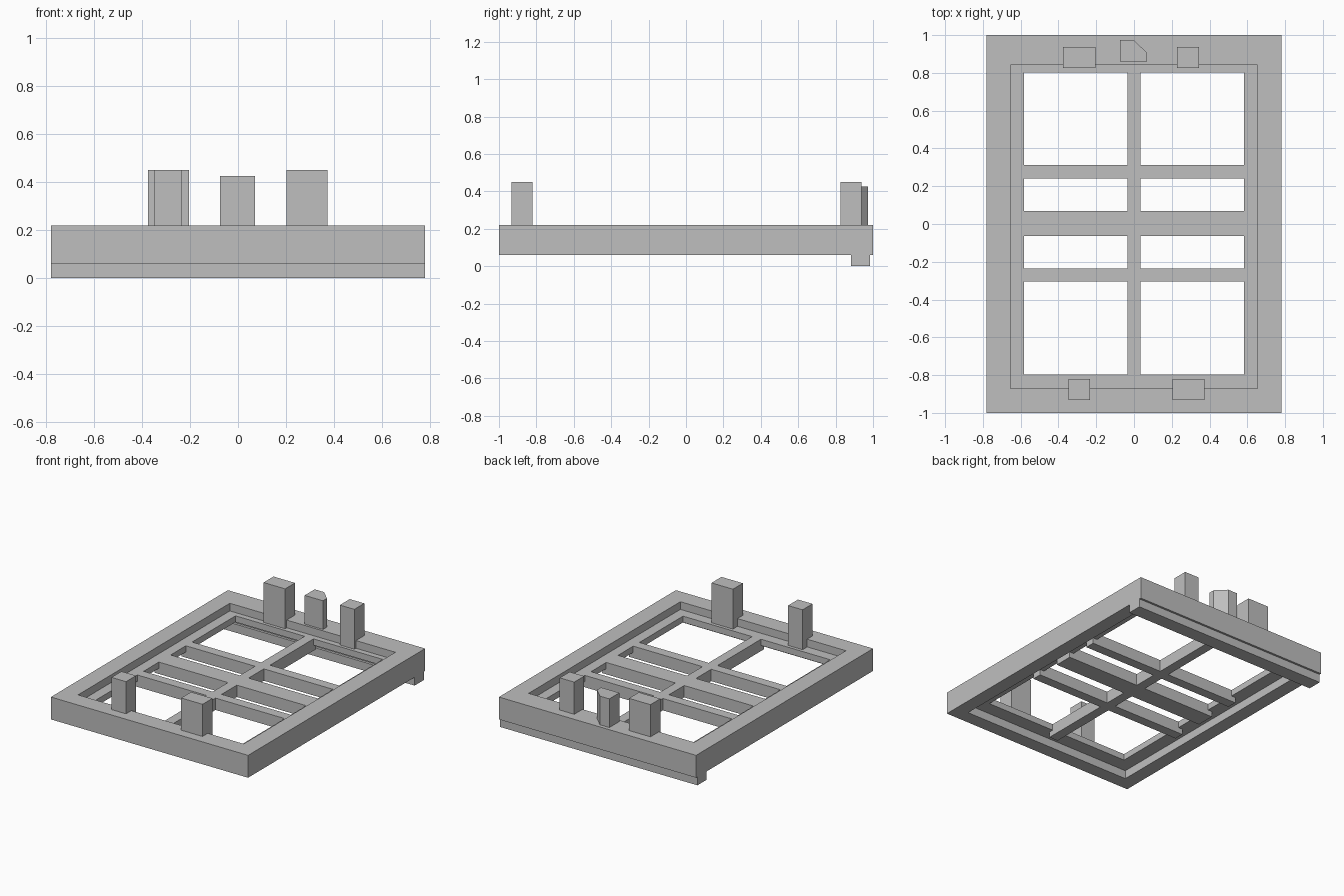
import bpy
import bmesh

old = bpy.data.objects.get("Cube")
if old:
    bpy.data.objects.remove(old, do_unlink=True)

# One plain grey for everything
grey = bpy.data.materials.new("plain grey")
grey.use_nodes = True
COLOUR = (0.52, 0.52, 0.52, 1)
grey.diffuse_color = COLOUR
grey.node_tree.nodes["Principled BSDF"].inputs["Base Color"].default_value = COLOUR


def add_prism(bm, outline, z0, z1):
    """Extrude a flat outline from z0 to z1 and return the top face."""
    bottom = [bm.verts.new((x, y, z0)) for x, y in outline]
    top = [bm.verts.new((x, y, z1)) for x, y in outline]
    bm.faces.new(bottom[::-1])
    n = len(outline)
    for i in range(n):
        j = (i + 1) % n
        bm.faces.new((bottom[i], bottom[j], top[j], top[i]))
    return bm.faces.new(top)


def rect(x0, x1, y0, y1):
    return [(x0, y0), (x1, y0), (x1, y1), (x0, y1)]


def finish(name, bm):
    mesh = bpy.data.meshes.new(name)
    bm.normal_update()
    bm.to_mesh(mesh)
    bm.free()
    mesh.materials.append(grey)
    obj = bpy.data.objects.new(name, mesh)
    bpy.context.scene.collection.objects.link(obj)
    return obj


def boxes(name, specs):
    bm = bmesh.new()
    for x0, x1, y0, y1, z0, z1 in specs:
        add_prism(bm, rect(x0, x1, y0, y1), z0, z1)
    return finish(name, bm)


def cut(target, cutter):
    """Subtract the cutter from the target, then discard it."""
    mod = target.modifiers.new("cut", 'BOOLEAN')
    mod.operation = 'DIFFERENCE'
    mod.solver = 'EXACT'
    mod.object = cutter
    cutter.hide_render = True
    graph = bpy.context.evaluated_depsgraph_get()
    mesh = bpy.data.meshes.new_from_object(target.evaluated_get(graph))
    target.modifiers.clear()
    target.data = mesh
    bpy.data.objects.remove(cutter, do_unlink=True)


# Levels of the frame, from bottom to top
BASE, RIB, LEDGE_LOW, LEDGE_TOP, TOP = 0.06, 0.08, 0.12, 0.165, 0.22
SPINE = 0.035
SIDE = 0.582

# Frame with a recess above and below, leaving a thin ledge
frame = boxes("frame", [(-0.78, 0.78, -1, 1, BASE, TOP)])
cut(frame, boxes("recess_cutter", [
    (-0.655, 0.655, -0.872, 0.843, LEDGE_TOP, 0.4),
    (-0.68, 0.68, -0.9, 0.9, -0.1, LEDGE_LOW)]))

# Eight window openings, which leave the crossing bars
rows = [(-0.797, -0.305), (-0.235, -0.063), (0.07, 0.242), (0.312, 0.803)]
openings = []
for y0, y1 in rows:
    openings += [(-SIDE, -SPINE, y0, y1, 0, 0.3), (SPINE, SIDE, y0, y1, 0, 0.3)]
cut(frame, boxes("opening_cutter", openings))

# Ribs that deepen the bars from below
ribs = [(-SPINE, SPINE, -0.83, 0.83, RIB, LEDGE_LOW)]
for low, high in zip(rows, rows[1:]):
    for x0, x1 in ((-0.615, -SPINE), (SPINE, 0.615)):
        ribs.append((x0, x1, low[1], high[0], RIB, LEDGE_LOW))
boxes("ribs", ribs)

# Lip hanging under the back edge
boxes("back_lip", [(-0.78, 0.78, 0.882, 0.985, 0, BASE)])


# Posts with chamfered tops, reaching down to the ledge
def post(name, outline, height, chamfer):
    bm = bmesh.new()
    top = add_prism(bm, outline, LEDGE_TOP, height - chamfer)
    bmesh.ops.inset_region(bm, faces=[top], thickness=0.018)
    bmesh.ops.translate(bm, verts=top.verts, vec=(0, 0, chamfer))
    finish(name, bm)


post("back_wide_post", rect(-0.375, -0.205, 0.825, 0.937), 0.45, 0.016)
post("back_narrow_post", rect(0.228, 0.343, 0.825, 0.937), 0.45, 0.016)
post("front_wide_post", rect(0.203, 0.372, -0.932, -0.82), 0.45, 0.016)
post("front_narrow_post", rect(-0.348, -0.233, -0.932, -0.82), 0.45, 0.016)
post("cut_corner_post",
     [(-0.075, 0.86), (0.07, 0.86), (0.07, 0.905), (0, 0.973), (-0.075, 0.973)],
     0.425, 0.02)
